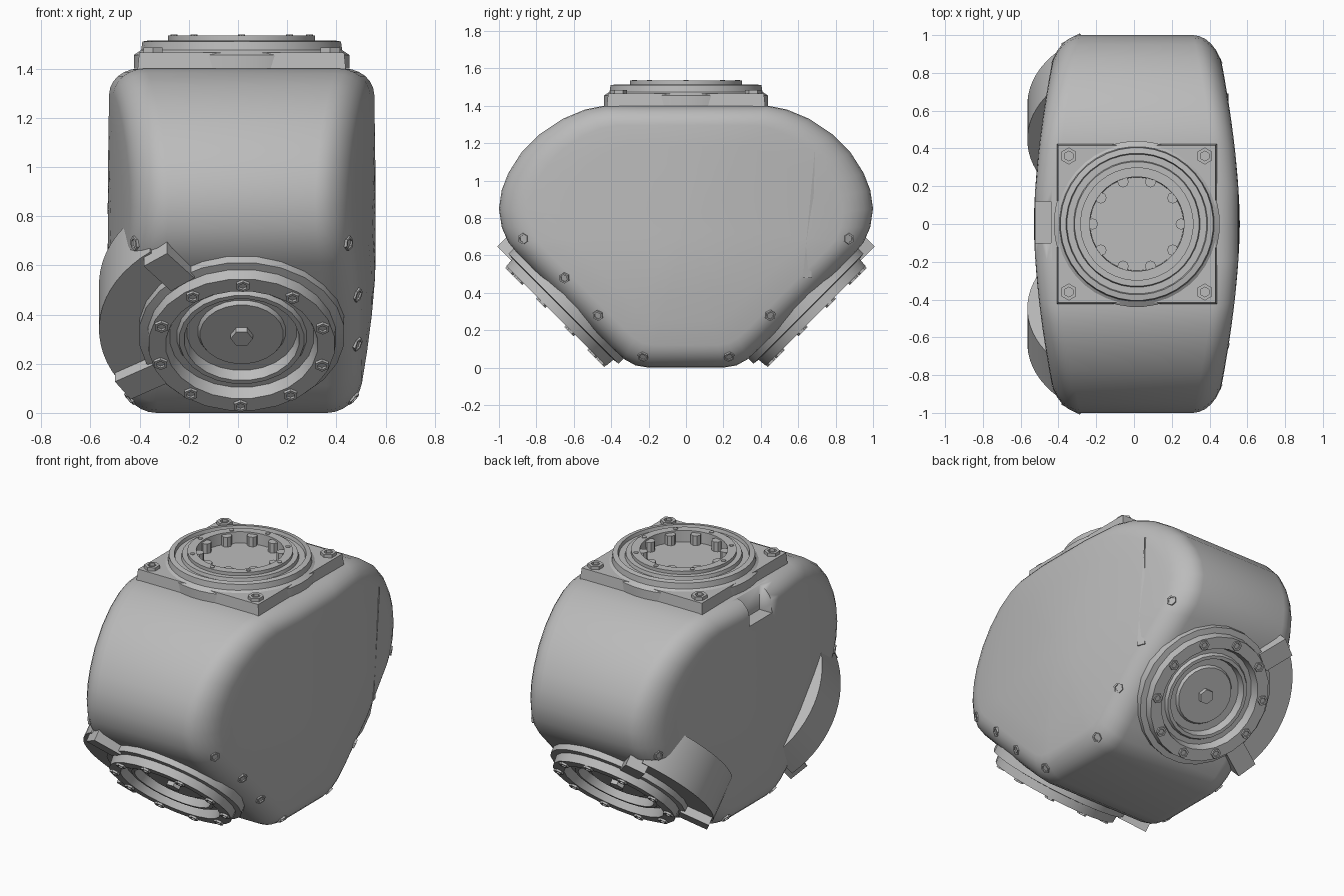
import bpy, bmesh, math
from mathutils import Matrix, Vector

cube = bpy.data.objects.get("Cube")
if cube:
    bpy.data.objects.remove(cube, do_unlink=True)

grey = bpy.data.materials.new("plain grey")
grey.use_nodes = True
GREY = (0.5, 0.5, 0.5, 1)
grey.diffuse_color = GREY
grey.node_tree.nodes["Principled BSDF"].inputs["Base Color"].default_value = GREY


def finish(name, bm, matrix=Matrix(), angle=35):
    """Turn a bmesh into a placed, shaded object."""
    bm.transform(matrix)
    bmesh.ops.recalc_face_normals(bm, faces=bm.faces)
    mesh = bpy.data.meshes.new(name)
    bm.to_mesh(mesh)
    bm.free()
    mesh.materials.append(grey)
    obj = bpy.data.objects.new(name, mesh)
    bpy.context.collection.objects.link(obj)
    bpy.ops.object.select_all(action="DESELECT")
    obj.select_set(True)
    bpy.context.view_layer.objects.active = obj
    bpy.ops.object.shade_smooth_by_angle(angle=math.radians(angle))
    return obj


def bridge(bm, a, b):
    n = len(a)
    for i in range(n):
        bm.faces.new((a[i], a[(i + 1) % n], b[(i + 1) % n], b[i]))


def lathe(name, profile, sides, matrix=Matrix()):
    """Spin (radius, height) points; the last point closes with a flat cap."""
    bm = bmesh.new()
    rings = []
    for r, z in profile:
        turn = [math.tau * (i + 0.5) / sides for i in range(sides)]
        rings.append([bm.verts.new((r * math.cos(t), r * math.sin(t), z)) for t in turn])
    for a, b in zip(rings, rings[1:]):
        bridge(bm, a, b)
    bm.faces.new(rings[-1])
    bm.faces.new(rings[0])
    return finish(name, bm, matrix)


def prism(name, points, low, high, matrix=Matrix(), taper=1.0):
    bm = bmesh.new()
    a = [bm.verts.new((x, y, low)) for x, y in points]
    b = [bm.verts.new((x * taper, y * taper, high)) for x, y in points]
    bridge(bm, a, b)
    bm.faces.new(a)
    bm.faces.new(b)
    return finish(name, bm, matrix)


def circle(r, n, start=0.0):
    return [(r * math.cos(start + math.tau * i / n), r * math.sin(start + math.tau * i / n))
            for i in range(n)]


def rect(w, h):
    return [(-w, -h), (w, -h), (w, h), (-w, h)]


# Housing: a side outline with rounded rims and domed sides
half = [(0.2, 0), (0.27, 0.012), (0.33, 0.045), (0.4, 0.11), (0.65, 0.36), (0.9, 0.61),
        (0.95, 0.67), (0.985, 0.75), (1, 0.85), (0.985, 0.95), (0.95, 1.04), (0.88, 1.15),
        (0.78, 1.25), (0.66, 1.33), (0.54, 1.38), (0.44, 1.4), (0.2, 1.4)]
outline = half + [(-y, z) for y, z in reversed(half)]
FILLET, MID = 0.12, 0.75


def side_x(y, z, widest):
    low = max(0, (0.6 - z) / 0.6)
    return widest - 0.115 * (abs(y) / 0.95) ** 1.7 - 0.07 * low ** 1.5


def housing():
    bm = bmesh.new()
    rims = []
    for sign, widest in ((1, 0.56), (-1, 0.53)):
        insets = [FILLET * (1 - math.cos(math.pi * k / 12)) for k in range(7)]
        insets += [0.25, 0.4, 0.55, 0.68]
        previous = None
        for d in insets:
            s = 1 - d / 0.75
            gap = max(0, FILLET - d)
            drop = FILLET - math.sqrt(FILLET ** 2 - gap ** 2)
            ring = []
            for y, z in outline:
                py, pz = y * s, MID + (z - MID) * s
                ring.append(bm.verts.new((sign * (side_x(py, pz, widest) - drop), py, pz)))
            if previous:
                bridge(bm, previous, ring)
            else:
                rims.append(ring)
            previous = ring
        bm.faces.new(previous)
    bridge(bm, rims[0], rims[1])
    return finish("housing", bm, angle=40)


body = housing()

# Pocket in the upper edge of one side
cutter = prism("pocket_cutter", rect(0.09, 0.11), 1.24, 1.6, Matrix.Translation((-0.53, 0.01, 0)))
cutter.hide_render = True
cut = body.modifiers.new("pocket", "BOOLEAN")
cut.operation = "DIFFERENCE"
cut.solver = "EXACT"
cut.object = cutter
bpy.context.view_layer.objects.active = body
bpy.ops.object.modifier_apply(modifier=cut.name)
bpy.data.objects.remove(cutter, do_unlink=True)

# Top mounting flange
top = Matrix.Translation((0.015, 0, 0))
prism("top_plate", rect(0.425, 0.425), 1.38, 1.465, top, 0.98)
lathe("top_ring", [(0.44, 1.4), (0.44, 1.455), (0.41, 1.475), (0.405, 1.51), (0.375, 1.515),
                   (0.37, 1.495), (0.335, 1.495), (0.33, 1.515), (0.3, 1.515), (0.3, 1.535),
                   (0.25, 1.535), (0.245, 1.42), (0.05, 1.42)], 40, top)
prism("top_hub", circle(0.07, 6), 1.41, 1.45, top)
for i, (x, y) in enumerate(circle(0.235, 10)):
    prism(f"top_tooth_{i}", circle(0.03, 8), 1.41, 1.525, top @ Matrix.Translation((x, y, 0)))
for i, (x, y) in enumerate(circle(0.275, 8)):
    prism(f"top_pin_{i}", circle(0.014, 8), 1.53, 1.539, top @ Matrix.Translation((x, y, 0)))
for x in (-0.36, 0.36):
    for y in (-0.36, 0.36):
        lathe("plate_bolt", [(0.045, 1.44), (0.045, 1.485), (0.026, 1.485), (0.026, 1.468)],
              6, top @ Matrix.Translation((x, y, 0)))

# Two sloping output flanges, mirrored front to back
tilt = Matrix.Translation((0.015, -0.63, 0.34)) @ Matrix.Rotation(math.radians(135), 4, "X")
for end, flip in (("front", 1), ("back", -1)):
    m = Matrix.Diagonal((1, flip, 1, 1)) @ tilt
    # Local y must run up the slope
    if (m.to_3x3() @ Vector((0, 1, 0))).z < 0:
        m = m @ Matrix.Diagonal((1, -1, 1, 1))
    lathe(f"{end}_flange", [(0.42, -0.06), (0.42, 0.035), (0.385, 0.04), (0.38, 0.09),
                            (0.31, 0.09), (0.295, 0.04), (0.265, 0.04), (0.255, 0.06),
                            (0.235, 0.06), (0.225, 0.012), (0.18, 0.012), (0.17, 0.03),
                            (0.05, 0.03)], 24, m)
    prism(f"{end}_hub", circle(0.045, 6), 0.02, 0.055, m)
    for i, (x, y) in enumerate(circle(0.345, 10, 0.3)):
        lathe(f"{end}_bolt_{i}", [(0.03, 0.07), (0.03, 0.102), (0.018, 0.102), (0.018, 0.092)],
              6, m @ Matrix.Translation((x, y, 0)))
    # Curved side boss with an ear at each end
    arc = [math.radians(130 + 85 * i / 16) for i in range(17)]
    boss = [(0.58 * math.cos(t), 0.58 * math.sin(t)) for t in arc]
    boss += [(0.4 * math.cos(t), 0.4 * math.sin(t)) for t in reversed(arc)]
    prism(f"{end}_boss", boss, -0.26, 0.0, m)
    for k, a in enumerate((128, 212)):
        ear = m @ Matrix.Rotation(math.radians(a), 4, "Z") @ Matrix.Translation((0.48, 0, 0))
        prism(f"{end}_ear_{k}", rect(0.09, 0.06), -0.08, 0.05, ear)

# Small plugs on both side walls
for y, z in ((0.23, 0.06), (-0.23, 0.06), (-0.65, 0.48), (0.45, 0.28),
             (-0.47, 0.28), (0.87, 0.69), (-0.87, 0.69)):
    for s in (1, -1):
        hit, spot, normal, _ = body.ray_cast(Vector((2 * s, y, z)), Vector((-s, 0, 0)))
        if hit:
            turn = normal.to_track_quat("Z", "Y").to_matrix().to_4x4()
            lathe("side_plug", [(0.03, -0.02), (0.03, 0.008), (0.02, 0.008), (0.02, 0.001)],
                  6, Matrix.Translation(spot) @ turn)

# Thin tapering rib on one side wall
ends = [(0.625, 0.48), (0.67, 0.48), (0.69, 1.17)]
bm = bmesh.new()
loops = []
for lift in (-0.01, 0.009):
    loops.append([bm.verts.new((body.ray_cast(Vector((2, y, z)), Vector((-1, 0, 0)))[1].x + lift,
                                y, z)) for y, z in ends])
bridge(bm, *loops)
for loop in loops:
    bm.faces.new(loop)
finish("side_rib", bm)
